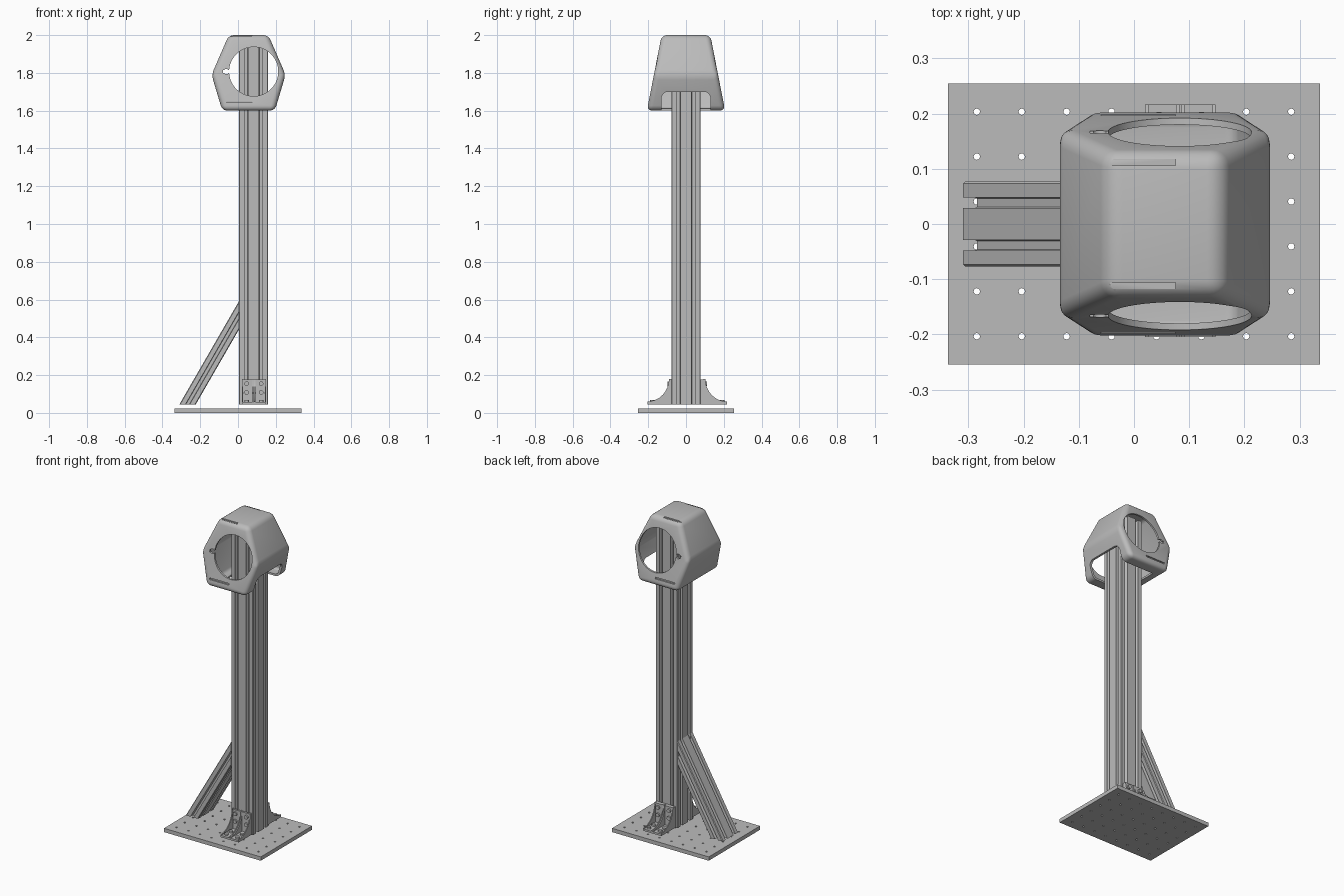
import bpy, bmesh, math
from mathutils import Matrix, Vector

if "Cube" in bpy.data.objects:
    bpy.data.objects.remove(bpy.data.objects["Cube"], do_unlink=True)

# One plain grey for everything
GREY = (0.5, 0.5, 0.5, 1)
grey = bpy.data.materials.new("plain_grey")
grey.use_nodes = True
grey.diffuse_color = GREY
bsdf = next(n for n in grey.node_tree.nodes if n.type == 'BSDF_PRINCIPLED')
bsdf.inputs["Base Color"].default_value = GREY


def make(name, bm):
    bmesh.ops.recalc_face_normals(bm, faces=bm.faces[:])
    if bm.calc_volume(signed=True) < 0:
        bmesh.ops.reverse_faces(bm, faces=bm.faces[:])
    me = bpy.data.meshes.new(name)
    bm.to_mesh(me)
    bm.free()
    me.materials.append(grey)
    ob = bpy.data.objects.new(name, me)
    bpy.context.scene.collection.objects.link(ob)
    return ob


def smooth_by_angle(ob):
    bpy.ops.object.select_all(action='DESELECT')
    ob.select_set(True)
    bpy.context.view_layer.objects.active = ob
    bpy.ops.object.shade_smooth_by_angle(angle=math.radians(32))


def add_box(bm, x0, x1, y0, y1, z0, z1):
    m = Matrix.Translation(((x0 + x1) / 2, (y0 + y1) / 2, (z0 + z1) / 2))
    m = m @ Matrix.Diagonal((x1 - x0, y1 - y0, z1 - z0, 1))
    bmesh.ops.create_cube(bm, size=1, matrix=m)


def add_cyl(bm, centre, r, depth, axis='Z', seg=24):
    rot = Matrix.Rotation(math.pi / 2, 4, 'X') if axis == 'Y' else Matrix()
    bmesh.ops.create_cone(bm, cap_ends=True, segments=seg, radius1=r, radius2=r,
                          depth=depth, matrix=Matrix.Translation(centre) @ rot)


def prism(bm, points_a, points_b):
    """Closed solid between two matching rings of points."""
    a = [bm.verts.new(p) for p in points_a]
    b = [bm.verts.new(p) for p in points_b]
    bm.faces.new(a)
    bm.faces.new(b[::-1])
    for i in range(len(a)):
        j = (i + 1) % len(a)
        bm.faces.new((a[j], a[i], b[i], b[j]))


def combine(ob, other, operation):
    """Boolean another object into this one, then discard it."""
    other.hide_render = True
    mod = ob.modifiers.new("combine", 'BOOLEAN')
    mod.object = other
    mod.operation = operation
    mod.solver = 'EXACT'
    dg = bpy.context.evaluated_depsgraph_get()
    me = bpy.data.meshes.new_from_object(ob.evaluated_get(dg))
    ob.modifiers.clear()
    ob.data = me
    bpy.data.objects.remove(other, do_unlink=True)


def slotted_profile(w, h):
    """Outline of a slotted beam section, one slot per 0.077 of width."""
    c = 0.004
    slot = [(-.0095, 0), (-.0095, .008), (-.0145, .008), (-.008, .022),
            (.008, .022), (.0145, .008), (.0095, .008), (.0095, 0)]
    pts = []
    for k in range(4):
        length, other = (w, h) if k % 2 == 0 else (h, w)
        side = [(-length / 2 + c, 0)]
        centres = (-length / 4, length / 4) if length > 0.1 else (0,)
        side += [(m + s, d) for m in centres for s, d in slot]
        side.append((length / 2 - c, 0))
        ca, sa = round(math.cos(k * math.pi / 2)), round(math.sin(k * math.pi / 2))
        for s, d in side:
            y = -other / 2 + d
            pts.append((s * ca - y * sa, s * sa + y * ca))
    return pts


# Base plate with a grid of holes
bm = bmesh.new()
add_box(bm, -.337, .337, -.255, .255, 0, .024)
plate = make("base_plate", bm)
bm = bmesh.new()
for i in range(8):
    for j in range(6):
        add_cyl(bm, ((i - 3.5) * .0814, (j - 2.5) * .0814, .012), .0058, .06, seg=12)
combine(plate, make("plate_holes", bm), 'DIFFERENCE')
smooth_by_angle(plate)

# Upright post
PX, FOOT = 0.082, 0.045
bm = bmesh.new()
sec = slotted_profile(.154, .154)
prism(bm, [(PX + u, v, FOOT) for u, v in sec], [(PX + u, v, 1.95) for u, v in sec])
make("post", bm)

# Diagonal brace, cut flat at the foot and upright against the post
d = Vector((.5, 0, math.sqrt(.75)))
n = Vector((-d.z, 0, d.x))
low, high = [], []
for u, v in slotted_profile(.154, .075):
    p = Vector((-.267, u, FOOT)) + n * v
    low.append(p + d * ((FOOT - p.z) / d.z))
    high.append(p + d * ((PX - .077 - p.x) / d.x))
bm = bmesh.new()
prism(bm, low, high)
make("diagonal_brace", bm)


# Corner brackets, each a pair of gusseted angles with bolts
def bracket(name, sign, y0):
    bm = bmesh.new()
    cx, depth = PX + .002, .128
    x0, x1 = cx - .064, cx + .064
    add_box(bm, x0, x1, .077, y0 + .012, FOOT, .178)
    add_box(bm, x0, x1, .077, y0 + depth, FOOT, FOOT + .012)
    arc = [(y0 + depth - (depth - .013) * math.sin(a), .18 - .12 * math.cos(a))
           for a in (i * math.pi / 16 for i in range(9))]
    side = [(y0, FOOT), (y0 + depth, FOOT)] + arc + [(y0, .18)]
    for x in (x0, cx - .0075, cx + .0015, x1 - .006):
        prism(bm, [(x, y, z) for y, z in side], [(x + .006, y, z) for y, z in side])
    for x in (cx - .0385, cx + .0385):
        for z in (.108, .155):
            add_cyl(bm, (x, y0 + .016, z), .012, .012, 'Y', 16)
        for y in (y0 + depth * .45, y0 + depth * .8):
            add_cyl(bm, (x, y, FOOT + .016), .012, .012, 'Z', 16)
    for v in bm.verts:
        v.co.y *= sign
    smooth_by_angle(make(name, bm))


bracket("front_bracket", -1, .077)
bracket("back_bracket", 1, .089)


# Head: hollow six-sided housing with leaning ends
def head_solid(name, inset, radius):
    half = [(.105, 2 - inset), (.196, 1.79), (.139, 1.6 + inset)]
    ring = [(-x + inset, z) for x, z in half] + [(x - inset, z) for x, z in half[::-1]]
    bm = bmesh.new()
    prism(bm, *[[(.056 + x, s * (.207 - (z - 1.6) * .195 - inset), z) for x, z in ring]
                for s in (-1, 1)])
    bmesh.ops.recalc_face_normals(bm, faces=bm.faces[:])
    bmesh.ops.bevel(bm, geom=bm.edges[:], offset=radius, segments=5, profile=.5,
                    affect='EDGES', clamp_overlap=True)
    bmesh.ops.remove_doubles(bm, verts=bm.verts[:], dist=1e-5)
    return make(name, bm)


head = head_solid("head_housing", 0, .028)
cavity = head_solid("head_cavity", .012, .018)

# Round windows through both ends
bm = bmesh.new()
add_cyl(bm, (.083, 0, 1.807), .13, .6, 'Y', 64)
combine(cavity, make("windows", bm), 'UNION')
# Keyhole beside the windows
bm = bmesh.new()
add_box(bm, -.08, 0, -.31, .31, 1.799, 1.815)
combine(cavity, make("keyhole_slot", bm), 'UNION')
bm = bmesh.new()
add_cyl(bm, (-.062, 0, 1.807), .014, .62, 'Y', 20)
combine(cavity, make("keyhole_round", bm), 'UNION')
# Rounded channel that lets the post in from below and the side
bm = bmesh.new()
add_box(bm, -.03, .4, -.13, .13, 1.5, 1.70)
rim = [e for e in bm.edges if all(v.co.z > 1.6 for v in e.verts)
       and abs(e.verts[0].co.x - e.verts[1].co.x) > .1]
bmesh.ops.bevel(bm, geom=rim, offset=.035, segments=6, profile=.5, affect='EDGES')
combine(cavity, make("channel", bm), 'UNION')
combine(head, cavity, 'DIFFERENCE')

# Shallow finger grooves along the top and bottom of each end
bm = bmesh.new()
for s in (-1, 1):
    for y0, y1, z0, z1, x0, x1 in ((.106, .118, 1.992, 2.02, -.05, .075),
                                   (.190, .23, 1.642, 1.652, -.06, .075)):
        add_box(bm, x0, x1, min(s * y0, s * y1), max(s * y0, s * y1), z0, z1)
combine(head, make("grooves", bm), 'DIFFERENCE')
smooth_by_angle(head)
